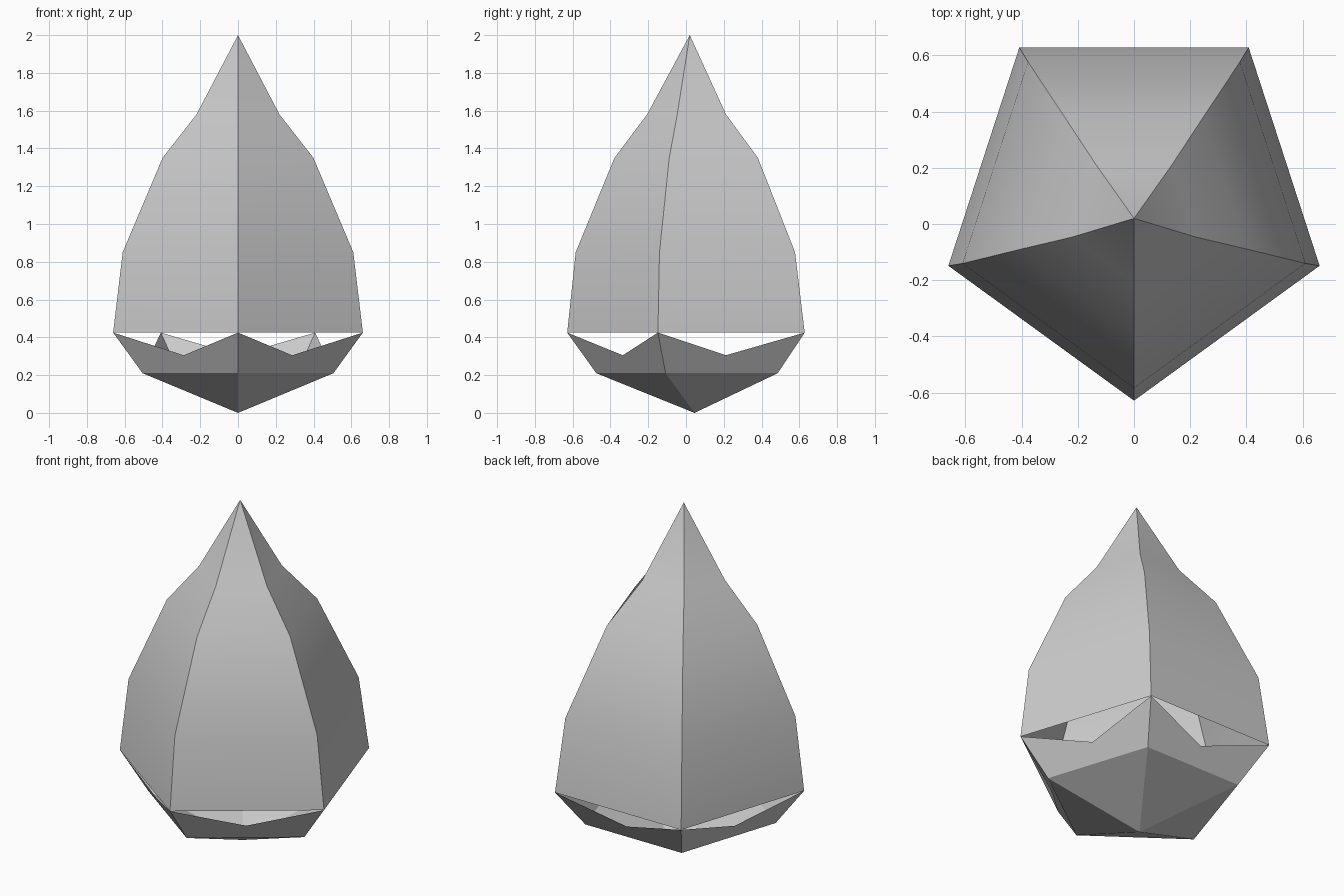
import bpy, bmesh, math

if "Cube" in bpy.data.objects:
    bpy.data.objects.remove(bpy.data.objects["Cube"])

grey = bpy.data.materials.new("stone grey")
grey.diffuse_color = (0.6, 0.6, 0.6, 1)
grey.use_nodes = True
grey.node_tree.nodes["Principled BSDF"].inputs["Base Color"].default_value = grey.diffuse_color


def ring(bm, radius, cy, z):
    """Five corners, first one pointing to the front."""
    pts = []
    for i in range(5):
        a = -math.pi / 2 + i * math.tau / 5
        pts.append(bm.verts.new((radius * math.cos(a), cy + radius * math.sin(a), z)))
    return pts


def finish(bm, name):
    mesh = bpy.data.meshes.new(name)
    bm.to_mesh(mesh)
    bm.free()
    mesh.materials.append(grey)
    obj = bpy.data.objects.new(name, mesh)
    bpy.context.collection.objects.link(obj)
    return obj


# Pointed canopy: stacked pentagons closing on a tip
bm = bmesh.new()
profile = [(0.695, 0.066, 0.425), (0.642, 0.058, 0.85),
           (0.42, 0.041, 1.35), (0.231, 0.025, 1.58)]
rings = [ring(bm, *p) for p in profile]
tip = bm.verts.new((0, 0.02, 2))
for i in range(5):
    j = (i + 1) % 5
    for lo, hi in zip(rings, rings[1:]):
        bm.faces.new((lo[i], lo[j], hi[j], hi[i]))
    bm.faces.new((rings[-1][i], rings[-1][j], tip))
canopy = finish(bm, "canopy")
bpy.context.view_layer.objects.active = canopy
canopy.select_set(True)
bpy.ops.object.shade_smooth_by_angle(angle=math.radians(30))
canopy.select_set(False)

# Open cup: pentagonal band with a V notch in each side
bm = bmesh.new()
rim = ring(bm, 0.695, 0.066, 0.425)
base = ring(bm, 0.531, 0.056, 0.21)
point = bm.verts.new((0, 0.045, 0))
t = (0.425 - 0.305) / (0.425 - 0.21)
for i in range(5):
    j = (i + 1) % 5
    top_mid = (rim[i].co + rim[j].co) / 2
    low_mid = (base[i].co + base[j].co) / 2
    notch = bm.verts.new(top_mid.lerp(low_mid, t))
    bm.faces.new((base[i], base[j], rim[j], notch, rim[i]))
    # Pointed underside
    bm.faces.new((point, base[j], base[i]))
finish(bm, "notched_cup")
